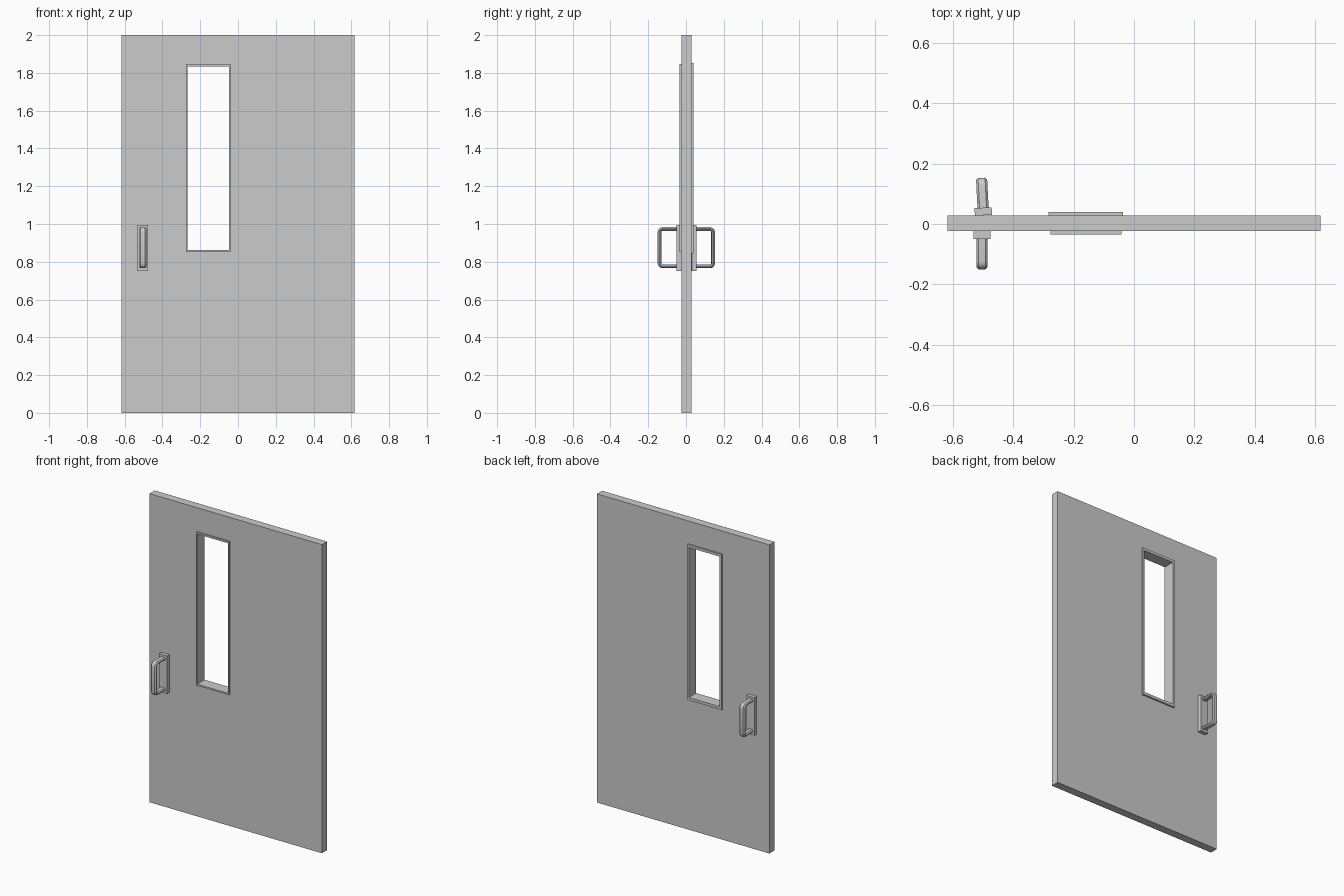
import bpy, bmesh, math
from mathutils import Matrix

if "Cube" in bpy.data.objects:
    bpy.data.objects.remove(bpy.data.objects["Cube"])


def finish(bm, name):
    bmesh.ops.recalc_face_normals(bm, faces=bm.faces)
    me = bpy.data.meshes.new(name)
    bm.to_mesh(me)
    bm.free()
    ob = bpy.data.objects.new(name, me)
    bpy.context.collection.objects.link(ob)
    return ob


def bridge(bm, a, b):
    n = len(a)
    for i in range(n):
        j = (i + 1) % n
        bm.faces.new((a[i], a[j], b[j], b[i]))


def rect_ring(name, outer, inner, y0, y1):
    """Rectangular slab in xz with a rectangular hole; rects are (x0, x1, z0, z1)."""
    bm = bmesh.new()

    def loop(r, y):
        return [bm.verts.new((x, y, z)) for x, z in
                ((r[0], r[2]), (r[1], r[2]), (r[1], r[3]), (r[0], r[3]))]
    loops = [loop(outer, y0), loop(outer, y1), loop(inner, y1), loop(inner, y0)]
    for i in range(4):
        bridge(bm, loops[i], loops[(i + 1) % 4])
    return finish(bm, name)


def plate(name, depth, width=0.057, z0=0.75, z1=0.995):
    bm = bmesh.new()
    bmesh.ops.create_cube(bm, size=1, matrix=Matrix.Translation((0, -depth / 2, (z0 + z1) / 2))
                          @ Matrix.Diagonal((width, depth, z1 - z0, 1)))
    return finish(bm, name)


def grip(name, reach, z0=0.766, z1=0.983, r=0.026):
    """Chamfered flat bar swept along a rounded U, reaching out along -y."""
    t, w, c = 0.019, 0.0185, 0.007
    # cross-section: (x, inset from the outer surface)
    prof = [(-w, c), (-w + c, 0), (w - c, 0), (w, c),
            (w, t - c), (w - c, t), (-w + c, t), (-w, t - c)]
    stations = [(-0.005, z1 - r, 90)]
    stations += [(-reach + r, z1 - r, 90 + a) for a in (0, 22.5, 45, 67.5, 90)]
    stations += [(-reach + r, z0 + r, 180 + a) for a in (0, 22.5, 45, 67.5, 90)]
    stations += [(-0.005, z0 + r, 270)]
    bm = bmesh.new()
    rings = []
    for cy, cz, ang in stations:
        dy, dz = math.cos(math.radians(ang)), math.sin(math.radians(ang))
        rings.append([bm.verts.new((x, cy + dy * (r - d), cz + dz * (r - d))) for x, d in prof])
    for a, b in zip(rings, rings[1:]):
        bridge(bm, a, b)
    bm.faces.new(rings[0])
    bm.faces.new(rings[-1])
    ob = finish(bm, name)
    bpy.ops.object.select_all(action='DESELECT')
    ob.select_set(True)
    bpy.context.view_layer.objects.active = ob
    bpy.ops.object.shade_smooth_by_angle(angle=math.radians(30))
    return ob


# Door leaf with window opening
opening = (-0.268, -0.048, 0.863, 1.835)
Y_FRONT, Y_BACK = -0.024, 0.029
rect_ring("door_leaf", (-0.618, 0.618, 0, 2), opening, Y_FRONT, Y_BACK)

# Window trim, front and back
rect_ring("window_trim_front", (-0.276, -0.041, 0.853, 1.846), opening, -0.035, Y_FRONT)
rect_ring("window_trim_back", (-0.283, -0.037, 0.845, 1.852), opening, Y_BACK, 0.040)

# Pull handles: the back one is turned around and slightly skewed
for side, x, y, turn, reach in (("front", -0.504, Y_FRONT, 0, 0.126),
                                ("back", -0.499, Y_BACK, 180 + 3, 0.124)):
    for ob in (plate("handle_plate_" + side, 0.025), grip("handle_grip_" + side, reach)):
        ob.location = (x, y, 0)
        ob.rotation_euler.z = math.radians(turn)
